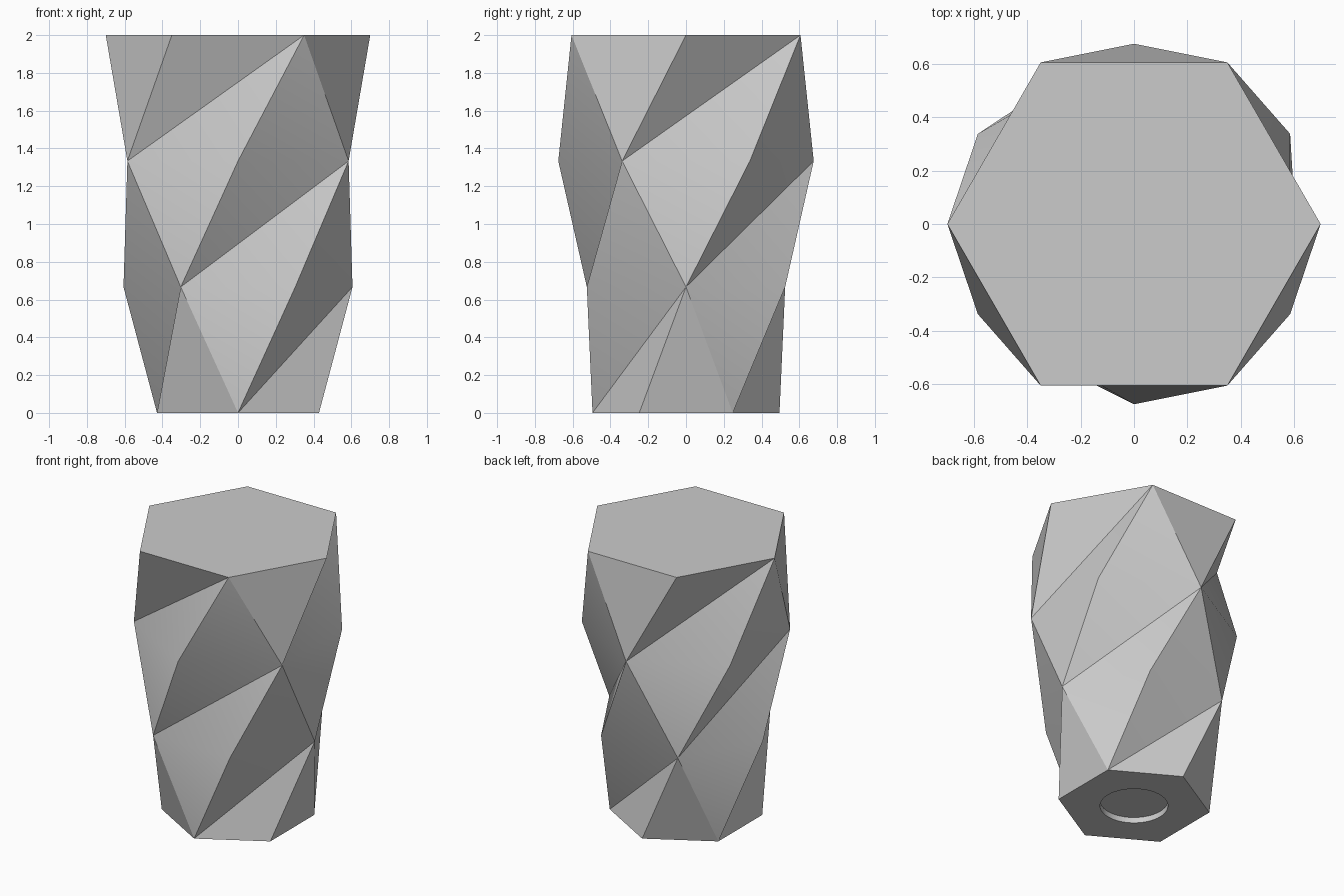
import bpy, bmesh
from math import sin, cos, radians, pi

SIDES, LEVELS, HEIGHT, TOP_RADIUS = 6, 3, 2.0, 0.70
RECESS_RADIUS, RECESS_DEPTH, RECESS_SIDES = 0.22, 0.04, 48

cube = bpy.data.objects.get("Cube")
if cube:
    bpy.data.objects.remove(cube, do_unlink=True)

grey = bpy.data.materials.new("plain_grey")
grey.use_nodes = True
colour = (0.6, 0.6, 0.6, 1)
grey.diffuse_color = colour
grey.node_tree.nodes["Principled BSDF"].inputs["Base Color"].default_value = colour

bm = bmesh.new()


def ring(radius, z, sides, start):
    """Ring of vertices, counter-clockwise from the start angle."""
    return [bm.verts.new((radius * cos(start + 2 * pi * i / sides),
                          radius * sin(start + 2 * pi * i / sides), z))
            for i in range(sides)]


def loop_edges(verts):
    return [bm.edges.new((verts[i - 1], verts[i])) for i in range(len(verts))]


# Twisted hexagonal body, flaring along a sine curve
rings = [ring(TOP_RADIUS * sin(radians(45 + 15 * n)), HEIGHT * n / LEVELS,
              SIDES, radians(30 * n - 90)) for n in range(LEVELS + 1)]

# Side panels, folded alternately inwards and outwards
for n in range(LEVELS):
    low, up = rings[n], rings[n + 1]
    for i in range(SIDES):
        j = (i + 1) % SIDES
        a, b, c, d = low[i], low[j], up[j], up[i]
        if (i + n) % 2 == 0:
            panels = (a, b, c), (a, c, d)
        else:
            panels = (a, b, d), (b, c, d)
        for panel in panels:
            bm.faces.new(panel)

# Closed top
bm.faces.new(rings[-1])

# Round recess in the base
rim = ring(RECESS_RADIUS, 0, RECESS_SIDES, 0)
inner = ring(RECESS_RADIUS, RECESS_DEPTH, RECESS_SIDES, 0)
base_edges = [bm.edges.get((rings[0][i - 1], rings[0][i])) for i in range(SIDES)]
bmesh.ops.triangle_fill(bm, use_beauty=True, edges=base_edges + loop_edges(rim))
for i in range(RECESS_SIDES):
    bm.faces.new((rim[i - 1], rim[i], inner[i], inner[i - 1]))
bm.faces.new(inner)
bmesh.ops.recalc_face_normals(bm, faces=bm.faces)

mesh = bpy.data.meshes.new("twisted_body")
bm.to_mesh(mesh)
bm.free()
mesh.materials.append(grey)
body = bpy.data.objects.new("twisted_body", mesh)
bpy.context.collection.objects.link(body)

# Soft shading with sharp creases kept
bpy.ops.object.select_all(action='DESELECT')
body.select_set(True)
bpy.context.view_layer.objects.active = body
bpy.ops.object.shade_smooth_by_angle(angle=radians(30))
